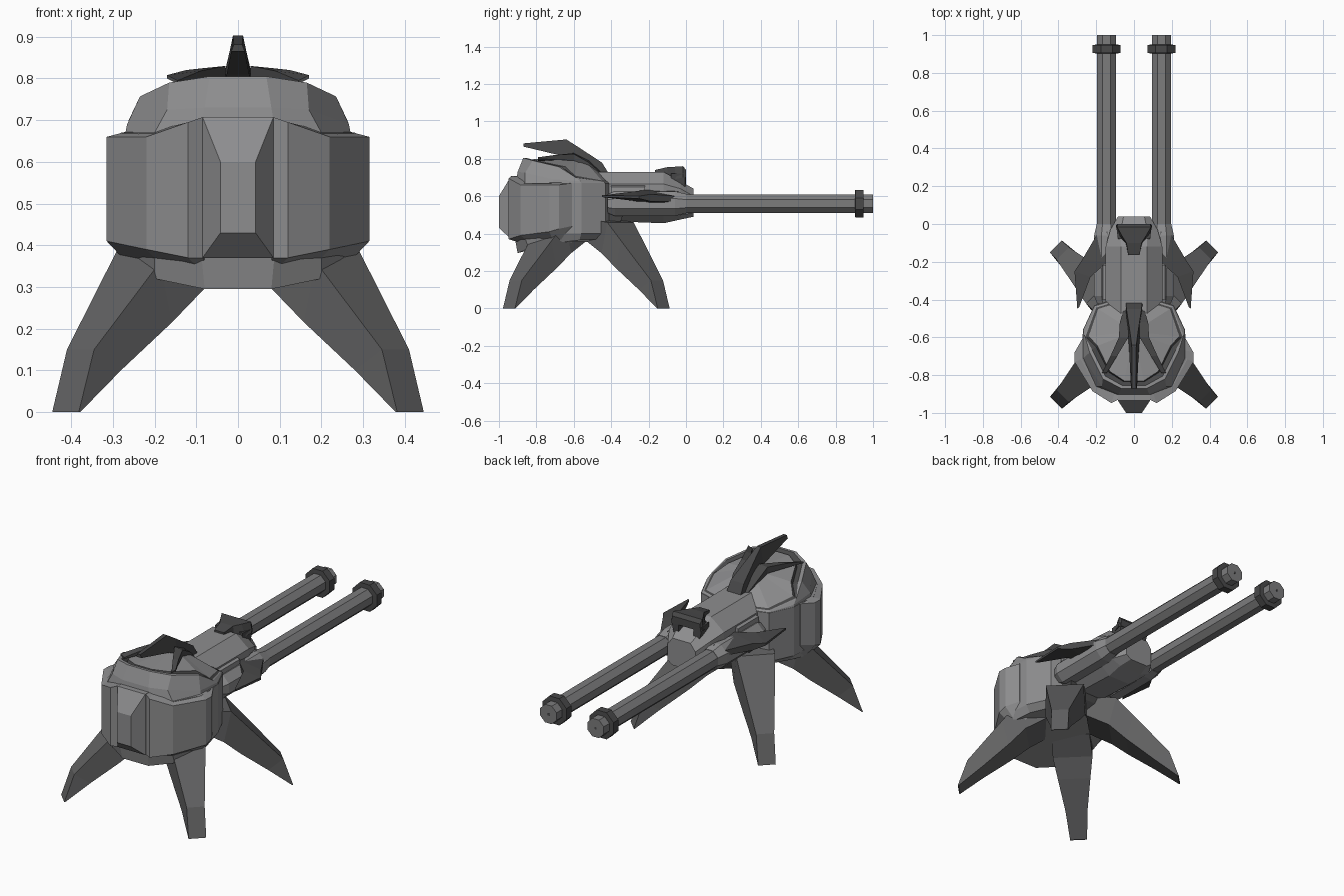
import bpy, bmesh, math
from mathutils import Vector

if "Cube" in bpy.data.objects:
    bpy.data.objects.remove(bpy.data.objects["Cube"])


def material(name, v):
    m = bpy.data.materials.new(name)
    m.diffuse_color = (v, v, v * 1.02, 1)
    m.use_nodes = True
    m.node_tree.nodes["Principled BSDF"].inputs["Base Color"].default_value = m.diffuse_color
    return m


ARMOUR = material("armour grey", 0.27)
BARREL = material("barrel grey", 0.2)
LEG = material("leg grey", 0.12)
DARK = material("dark trim", 0.065)


def loft(name, rings, mat, mirror=False, dark_bands=()):
    """Skin a list of equal-length point rings and cap both ends."""
    bm = bmesh.new()
    for side in ((1, -1) if mirror else (1,)):
        vs = [[bm.verts.new((p[0] * side, p[1], p[2])) for p in r] for r in rings]
        n = len(rings[0])
        for k in range(len(vs) - 1):
            for i in range(n):
                j = (i + 1) % n
                f = bm.faces.new((vs[k][i], vs[k][j], vs[k + 1][j], vs[k + 1][i]))
                f.material_index = int(k in dark_bands)
        bm.faces.new(vs[0])
        bm.faces.new(vs[-1])
    bmesh.ops.recalc_face_normals(bm, faces=bm.faces)
    me = bpy.data.meshes.new(name)
    bm.to_mesh(me)
    bm.free()
    me.materials.append(mat)
    if dark_bands:
        me.materials.append(DARK)
    ob = bpy.data.objects.new(name, me)
    bpy.context.collection.objects.link(ob)
    return ob


def sym(half):
    """Complete a half ring by mirroring in x."""
    return list(half) + [(-p[0], p[1], p[2]) for p in reversed(half)]


def tube(name, x, z, sections, mat, sides=8):
    """Lathe along y from (y, radius) pairs, both sides of the model."""
    k = 1 / math.cos(math.pi / sides)
    rings = [[(x + r * k * math.cos((i + .5) * math.tau / sides), y,
               z + r * k * math.sin((i + .5) * math.tau / sides))
              for i in range(sides)] for y, r in sections]
    return loft(name, rings, mat, mirror=True)


# Main hull
outline = [(.09, -.92), (.2, -.87), (.28, -.72), (.27, -.56), (.21, -.43), (.11, -.4)]
low = [(.08, -.9, .295), (.2, -.84, .32), (.27, -.7, .35),
       (.24, -.57, .365), (.18, -.45, .37), (.1, -.41, .37)]
loft("hull", [sym(low), sym([(x, y, .4) for x, y in outline]),
              sym([(x, y, .67) for x, y in outline])], ARMOUR)

# Domed roof: raised collar round the front, dark groove, lid sloping to the gun
base = [(.09, -.91, .67), (.2, -.86, .67), (.27, -.71, .67),
        (.27, -.56, .665), (.21, -.43, .665), (.1, -.4, .665)]
shoulder = [(.08, -.9, .73), (.17, -.86, .725), (.266, -.71, .69),
            (.268, -.565, .68), (.208, -.435, .672), (.098, -.402, .672)]
rim = [(.068, -.87, .805), (.165, -.82, .79), (.235, -.68, .757),
       (.262, -.59, .7), (.204, -.44, .676), (.094, -.405, .676)]
rim_in = [(.062, -.855, .805), (.152, -.805, .79), (.222, -.665, .757),
          (.258, -.6, .702), (.2, -.443, .678), (.09, -.408, .678)]
groove = [(.055, -.835, .782), (.133, -.785, .77), (.2, -.65, .742),
          (.25, -.6, .704), (.196, -.446, .68), (.086, -.411, .68)]
lid = [(.052, -.83, .797), (.128, -.78, .785), (.193, -.645, .757),
       (.24, -.595, .71), (.19, -.45, .684), (.08, -.415, .684)]
peak = [(p[0] * .15, -.57 + (p[1] + .57) * .15, .8) for p in lid]
loft("domed_roof", [sym(r) for r in (base, shoulder, rim, rim_in, groove, lid, peak)],
     ARMOUR, dark_bands=(3, 4))

# Wrap-around side armour: x, y, top z, bottom z, inner top z
wrap = [(.085, -.93, .707, .37, .707), (.12, -.948, .695, .37, .7), (.22, -.885, .66, .39, .68),
        (.315, -.73, .66, .41, .675), (.315, -.68, .66, .425, .675), (.275, -.61, .67, .44, .675)]
sections = []
for x, y, t, b, it in wrap:
    ix, iy = x * .82, -.6 + (y + .6) * .82
    sections.append([(x, y, b), (x, y, t), (ix, iy, it), (ix, iy, .35)])
loft("side_armour", sections, ARMOUR, mirror=True)

# Raised centre plate at the front of the hull
loft("centre_plate", [sym([(hw, y, b), (hw, y, t)]) for y, hw, b, t in
                      ((-.88, .085, .37, .707), (-.935, .085, .37, .707),
                       (-1, .042, .43, .6))], ARMOUR)

# Roof crest: y, bottom half width, top half width, bottom z, top z
crest = [(-.4, .05, .045, .66, .70), (-.45, .045, .04, .69, .78), (-.58, .035, .02, .78, .865),
         (-.64, .027, .012, .81, .903), (-.87, .016, .01, .865, .882)]
loft("roof_crest", [sym([(a, y, b), (c, y, t)]) for y, a, c, b, t in crest], DARK)

# Side blades on the roof: y, inner x, outer x, inner z, outer z, thickness
blades = [(-.44, .02, .05, .72, .71, .03), (-.52, .03, .075, .79, .78, .03),
          (-.6, .03, .08, .83, .825, .035), (-.7, .09, .125, .818, .82, .025),
          (-.79, .145, .17, .795, .808, .008)]
loft("roof_blades", [[(a, y, t), (b, y, u), (b, y, u - d), (a, y, t - d)]
                     for y, a, b, t, u, d in blades], DARK, mirror=True)

# Gun housing: y, top half width, side half width, z levels
house = [(-.5, .07, .15, (.73, .665, .52, .47)), (-.12, .07, .15, (.73, .665, .52, .455)),
         (-.03, .07, .125, (.68, .64, .5, .475)), (.04, .055, .085, (.64, .6, .51, .49))]
loft("gun_housing", [sym([(a, y, z[0]), (b, y, z[1]), (b, y, z[2]), (a, y, z[3])])
                     for y, a, b, z in house], ARMOUR)

# Ribs along the housing sides
loft("housing_ribs", [[(.14, y, .6), (.17, y, .6), (.165, y, .65), (.14, y, .66)]
                      for y in (-.4, -.22)], ARMOUR, mirror=True)

# Dark hooked cap over the housing nose
loft("nose_cap", [sym([(a, y, b), (c, y, t)]) for y, a, c, b, t in
                  ((-.165, .03, .03, .72, .74), (-.1, .045, .04, .7, .755),
                   (-.06, .085, .065, .69, .757), (-.015, .095, .09, .7, .76),
                   (0, .09, .085, .7, .74))], DARK)
loft("nose_prongs", [[(.035, -.07, z), (.085, -.08, z), (.095 - d, -.005, z), (.045, 0, z)]
                     for z, d in ((.72, 0), (.67, .01), (.62, .025))], DARK, mirror=True)

# Swept side wings: thick at the nose, thin at the rear tip
wing = [((.14, -.04), (.19, -.045), .56, .625), ((.14, -.2), (.275, -.19), .56, .635),
        ((.23, -.28), (.315, -.25), .575, .625), ((.29, -.44), (.3, -.45), .595, .605)]
loft("side_wings", [[(*p, b), (*q, b + .012), (*q, t - .025), (*p, t)] if t - b > .03 else
                    [(*p, b), (*q, b), (*q, t), (*p, t)] for p, q, b, t in wing],
     DARK, mirror=True)

# Twin barrels, sleeves and muzzle rings
tube("barrel_sleeves", .145, .56, [(-.42, .05), (-.38, .066), (-.06, .066), (0, .052)], ARMOUR)
tube("gun_barrels", .145, .56, [(-.4, .05), (1, .05)], BARREL)
tube("muzzle_rings", .145, .56, [(.903, .05), (.905, .074), (.948, .074), (.95, .05)], DARK)
tube("bore_marks", .145, .56, [(.99, .007), (1.001, .007)], DARK)

# Underside hub between the legs
loft("under_hub", [sym([(a, y0, z), (a, y1, z)]) for z, a, y0, y1 in
                   ((.52, .15, -.6, -.33), (.43, .14, -.59, -.36), (.37, .11, -.59, -.41))], DARK)

# Four splayed legs: outer r, inner r, outer z, inner z, outer and inner half width
leg = [(.585, .58, 0, 0, .045, .045), (.534, .455, .15, .1, .046, .058),
       (.347, .31, .36, .215, .083, .086), (.258, .22, .46, .295, .1, .105),
       (.1, .1, .48, .36, .1, .1)]
c = math.sqrt(.5)
for name, s in (("front_legs", -1), ("rear_legs", 1)):
    rings = []
    for ro, ri, zo, zi, w, wi in leg:
        rings.append([(c * (r + k), -.533 + s * c * (r - k), z)
                      for r, z, k in ((ro, zo, w), (ro, zo, -w), (ri, zi, -wi), (ri, zi, wi))])
    loft(name, rings, LEG, mirror=True)
